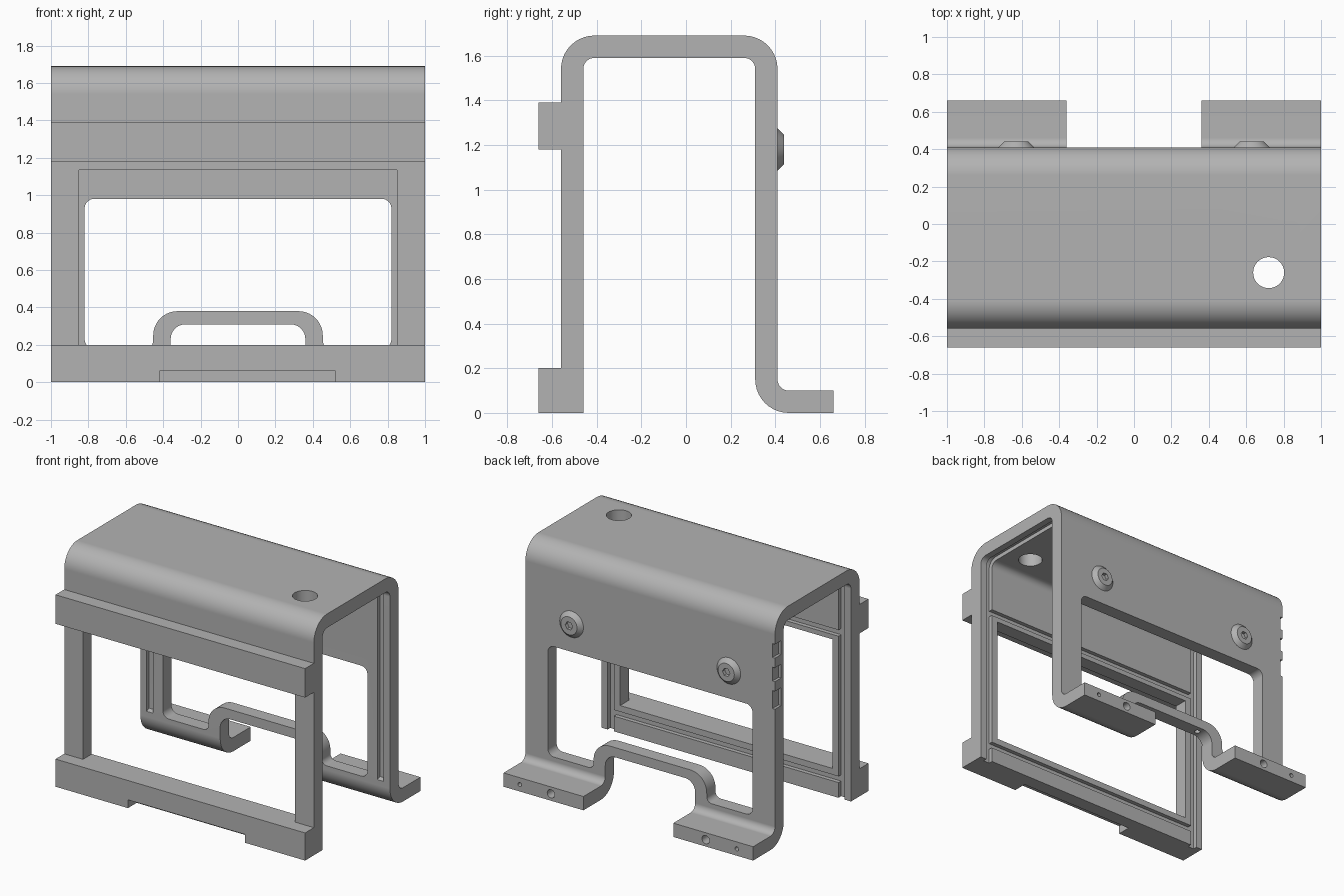
import bpy, math
from mathutils import Vector

cube = bpy.data.objects.get("Cube")
if cube:
    bpy.data.objects.remove(cube)

grey = bpy.data.materials.new("grey_metal")
grey.use_nodes = True
colour = (0.45, 0.45, 0.45, 1)
grey.diffuse_color = colour
grey.node_tree.nodes["Principled BSDF"].inputs["Base Color"].default_value = colour


def rounded(corners, steps=10):
    """Outline from (u, v, fillet radius) corners."""
    out = []
    for i, (u, v, r) in enumerate(corners):
        p = Vector((u, v))
        if not r:
            out.append(p)
            continue
        a = (Vector(corners[i - 1][:2]) - p).normalized()
        b = (Vector(corners[(i + 1) % len(corners)][:2]) - p).normalized()
        half = a.angle(b) / 2
        centre = p + (a + b).normalized() * r / math.sin(half)
        start = p + a * r / math.tan(half) - centre
        end = p + b * r / math.tan(half) - centre
        sweep = start.angle(end)
        for k in range(steps + 1):
            t = k / steps
            out.append(centre + (start * math.sin((1 - t) * sweep)
                                 + end * math.sin(t * sweep)) / math.sin(sweep))
    return out


def prism(name, outline, axis, lo, hi):
    """Extrude an outline along an axis."""
    place = {"x": lambda p, d: (d, p[0], p[1]),
             "y": lambda p, d: (p[0], d, p[1]),
             "z": lambda p, d: (p[0], p[1], d)}[axis]
    n = len(outline)
    verts = [place(p, d) for d in (lo, hi) for p in outline]
    faces = [tuple(range(n)), tuple(range(2 * n - 1, n - 1, -1))]
    faces += [(i, i + n, (i + 1) % n + n, (i + 1) % n) for i in range(n)]
    mesh = bpy.data.meshes.new(name)
    mesh.from_pydata(verts, [], faces)
    obj = bpy.data.objects.new(name, mesh)
    bpy.context.collection.objects.link(obj)
    mesh.materials.append(grey)
    bpy.ops.object.select_all(action="DESELECT")
    obj.select_set(True)
    bpy.context.view_layer.objects.active = obj
    bpy.ops.object.mode_set(mode="EDIT")
    bpy.ops.mesh.select_all(action="SELECT")
    bpy.ops.mesh.normals_make_consistent(inside=False)
    bpy.ops.object.mode_set(mode="OBJECT")
    return obj


def rect(u0, u1, v0, v1):
    return [(u0, v0), (u1, v0), (u1, v1), (u0, v1)]


def circle(u, v, r, n=32):
    return [(u + r * math.cos(math.tau * i / n), v + r * math.sin(math.tau * i / n))
            for i in range(n)]


def cut(target, *shape):
    """Subtract a prism from the target and discard it."""
    cutter = prism("cutter", *shape)
    mod = target.modifiers.new("cut", "BOOLEAN")
    mod.operation, mod.solver, mod.object = "DIFFERENCE", "EXACT", cutter
    bpy.context.view_layer.objects.active = target
    bpy.ops.object.modifier_apply(modifier=mod.name)
    bpy.data.objects.remove(cutter)


def finish(obj):
    bpy.ops.object.select_all(action="DESELECT")
    obj.select_set(True)
    bpy.context.view_layer.objects.active = obj
    bpy.ops.object.shade_smooth_by_angle(angle=math.radians(30))
    mod = obj.modifiers.new("flat_faces", "WEIGHTED_NORMAL")
    mod.keep_sharp = True


# Bent bracket with two front bars and a rear foot
bracket = prism("bracket", rounded([
    (-.66, 0, 0), (-.66, .2, 0), (-.56, .2, 0), (-.56, 1.18, 0), (-.66, 1.18, 0),
    (-.66, 1.39, 0), (-.56, 1.39, 0), (-.56, 1.69, .15), (.41, 1.69, .15),
    (.41, .1, .05), (.66, .1, 0), (.66, 0, 0), (.31, 0, .15),
    (.31, 1.59, .05), (-.46, 1.59, .05), (-.46, 0, 0)]), "x", -1, 1)

# Front window, and rear window with a raised arch
cut(bracket, rect(-.85, .85, .2, 1.135), "y", -.8, -.3)
cut(bracket, rounded([
    (-.82, .18, .05), (-.82, .98, .05), (.82, .98, .05), (.82, .18, .05),
    (.455, .18, .04), (.45, .38, .13), (-.45, .38, .13), (-.455, .18, .04)]),
    "y", .2, .5)

# Gap under the arch, splitting the foot in two
cut(bracket, rounded([(-.36, -.1, 0), (-.36, .31, .08), (.36, .31, .08), (.36, -.1, 0)]),
    "y", .1, .9)

# Grooves around the inside near each end
inner = rounded([(-.49, -.1, 0), (-.49, 1.62, .07), (.34, 1.62, .07), (.34, .2, 0)])
for lo, hi in ((-.95, -.9), (.9, .95)):
    cut(bracket, inner, "x", lo, hi)

# Panel grooves behind the front bars
for z in (.11, 1.17):
    cut(bracket, rect(-.49, -.4, z, z + .045), "x", -.9, .9)

# Shallow notch under the lower bar, and the top hole
cut(bracket, rect(-.42, .52, -.1, .06), "y", -.8, -.56)
cut(bracket, circle(.72, -.26, .083), "z", 1.4, 1.8)

# Screw holes in the foot and arch
for side in (-1, 1):
    cut(bracket, circle(side * .62, .05, .03, 20), "y", .52, .8)
    cut(bracket, circle(side * .87, .05, .015, 16), "y", .52, .8)
cut(bracket, circle(-.27, .36, .02, 16), "z", .2, .36)

# Latch notches on the right rear edge
for z, h in ((1, .13), (1.2, .1), (1.37, .1)):
    cut(bracket, rect(.34, .5, z, z + h), "x", -1.1, -.98)
finish(bracket)

# Conical rear buttons with a centre hole
for name, x in (("left_button", .63), ("right_button", -.63)):
    button = prism(name, circle(x, 1.18, .105, 40), "y", .4, .44)
    for v in button.data.vertices:
        if v.co.y > .43:
            v.co.x = x + (v.co.x - x) * .62
            v.co.z = 1.18 + (v.co.z - 1.18) * .62
    cut(button, circle(x, 1.18, .03, 6), "y", .415, .5)
    finish(button)
